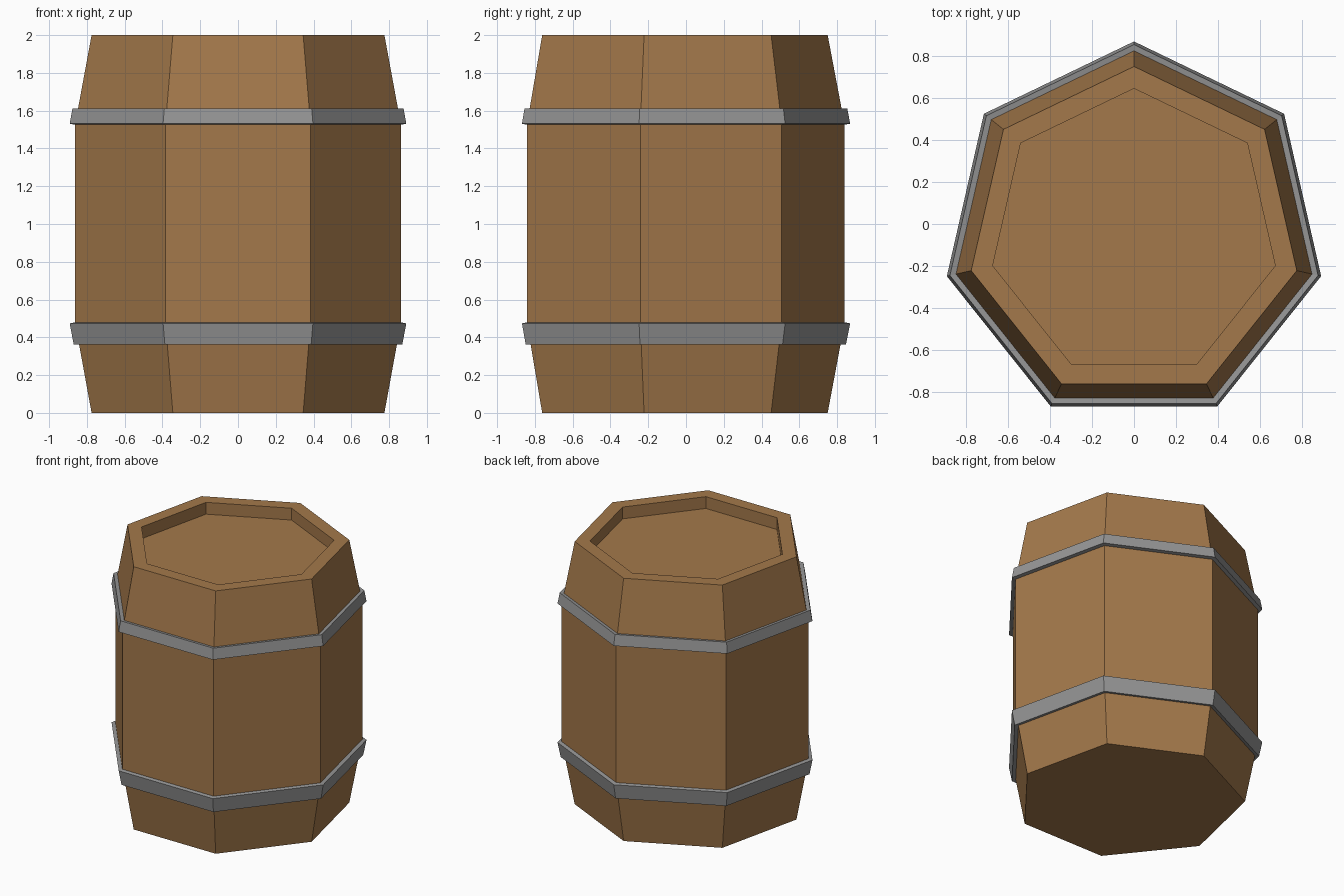
import bpy
import bmesh
from math import cos, sin, pi

SIDES = 7
CENTRE_Y = -0.045

cube = bpy.data.objects.get("Cube")
if cube:
    bpy.data.objects.remove(cube, do_unlink=True)


def make_material(name, rgb):
    mat = bpy.data.materials.new(name)
    mat.use_nodes = True
    colour = (*rgb, 1.0)
    mat.diffuse_color = colour
    mat.node_tree.nodes["Principled BSDF"].inputs["Base Color"].default_value = colour
    return mat


def lathe(name, profile, mat, closed=False):
    """Sweep a (radius, height) profile around a seven-sided ring, corner at the back."""
    bm = bmesh.new()
    rings = []
    for radius, z in profile:
        angles = [pi / 2 + 2 * pi * k / SIDES for k in range(SIDES)]
        rings.append([bm.verts.new((radius * cos(a), CENTRE_Y + radius * sin(a), z))
                      for a in angles])
    pairs = list(zip(rings, rings[1:]))
    if closed:
        pairs.append((rings[-1], rings[0]))
    else:
        bm.faces.new(rings[0][::-1])
        bm.faces.new(rings[-1])
    for low, high in pairs:
        for k in range(SIDES):
            n = (k + 1) % SIDES
            bm.faces.new((low[k], low[n], high[n], high[k]))
    bmesh.ops.recalc_face_normals(bm, faces=bm.faces)
    mesh = bpy.data.meshes.new(name)
    bm.to_mesh(mesh)
    bm.free()
    mesh.materials.append(mat)
    obj = bpy.data.objects.new(name, mesh)
    bpy.context.collection.objects.link(obj)
    return obj


wood = make_material("brown wood", (0.37, 0.19, 0.07))
iron = make_material("grey iron", (0.30, 0.30, 0.30))

# Barrel body: tapered ends, straight middle, lid sunk inside the rim
lathe("barrel_body", [(0.795, 0), (0.885, 0.48), (0.885, 1.525), (0.795, 2),
                      (0.69, 2), (0.69, 1.91)], wood)

# Hoops: slanted bands around each taper, sunk slightly into the wood
lathe("lower_hoop", [(0.84, 0.37), (0.892, 0.362), (0.914, 0.474), (0.87, 0.482)],
      iron, closed=True)
lathe("upper_hoop", [(0.87, 1.523), (0.914, 1.531), (0.899, 1.612), (0.84, 1.604)],
      iron, closed=True)
